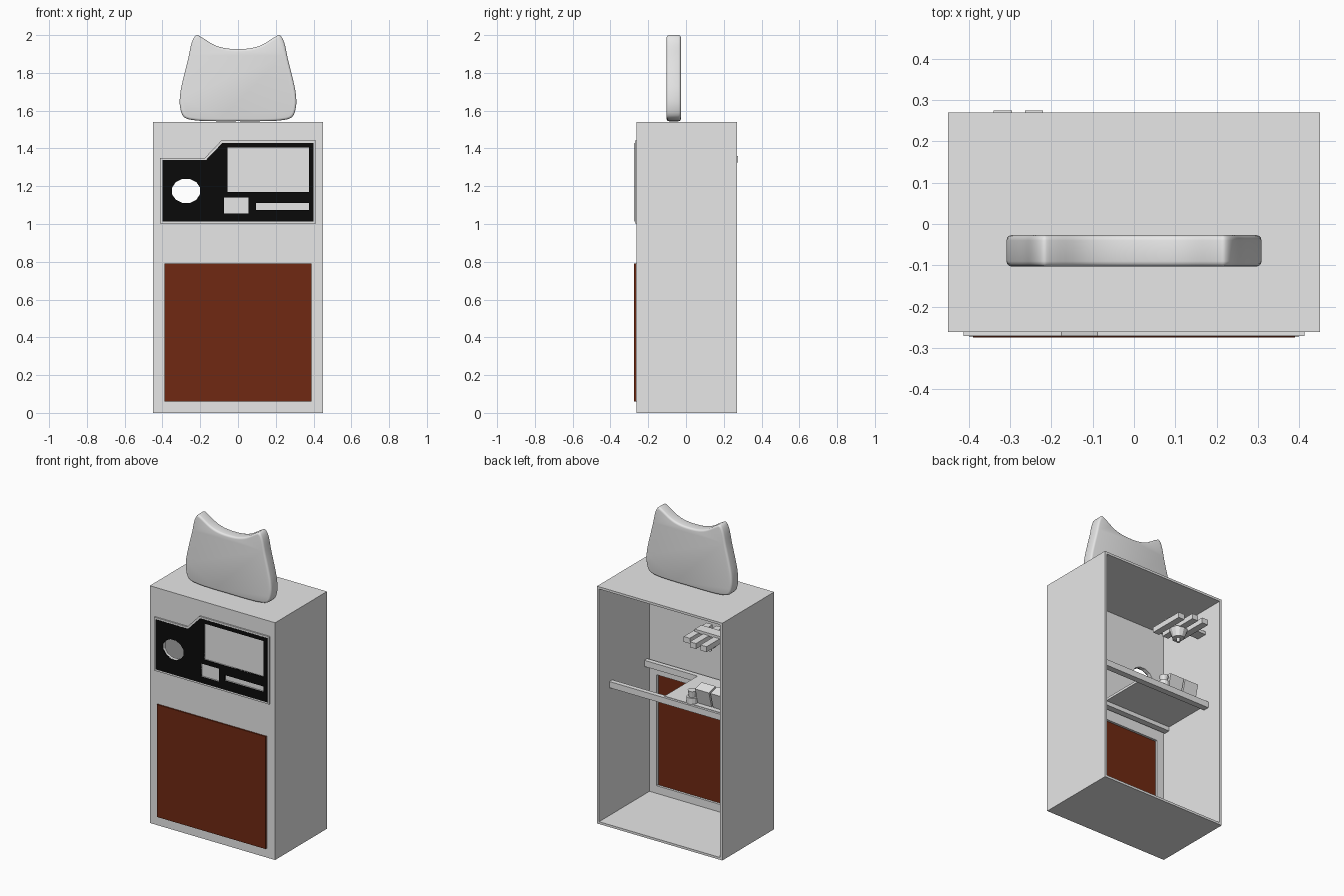
import bpy, bmesh, math
from mathutils import Vector, Matrix

if "Cube" in bpy.data.objects:
    bpy.data.objects.remove(bpy.data.objects["Cube"])


def material(name, rgb):
    m = bpy.data.materials.new(name)
    m.diffuse_color = (*rgb, 1)
    m.use_nodes = True
    m.node_tree.nodes["Principled BSDF"].inputs["Base Color"].default_value = m.diffuse_color
    return m


GREY = material("light grey", (0.8, 0.8, 0.8))
BLACK = material("black", (0.003, 0.003, 0.003))
BROWN = material("rust brown", (0.16, 0.022, 0.006))


def finish(name, bm, mat):
    bmesh.ops.recalc_face_normals(bm, faces=bm.faces)
    me = bpy.data.meshes.new(name)
    bm.to_mesh(me)
    bm.free()
    me.materials.append(mat)
    ob = bpy.data.objects.new(name, me)
    bpy.context.collection.objects.link(ob)
    return ob


def box(name, x, y, z, mat=GREY, tilt=0):
    """Box from (min, max) pairs, tilted about its own x axis."""
    bm = bmesh.new()
    size = [b - a for a, b in (x, y, z)]
    mid = [(a + b) / 2 for a, b in (x, y, z)]
    mtx = Matrix.Translation(mid) @ Matrix.Rotation(tilt, 4, 'X') @ Matrix.Diagonal((*size, 1))
    bmesh.ops.create_cube(bm, size=1, matrix=mtx)
    return finish(name, bm, mat)


def prism(name, outline, y0, y1, mat=GREY):
    """Extrude an (x, z) outline along y."""
    bm = bmesh.new()
    face = bm.faces.new([bm.verts.new((x, y0, z)) for x, z in outline])
    new = bmesh.ops.extrude_face_region(bm, geom=[face])["geom"]
    bmesh.ops.translate(bm, vec=(0, y1 - y0, 0),
                        verts=[v for v in new if isinstance(v, bmesh.types.BMVert)])
    return finish(name, bm, mat)


def cylinder(name, at, r1, r2, z0, z1, sides=12):
    bm = bmesh.new()
    bmesh.ops.create_cone(bm, cap_ends=True, segments=sides, radius1=r1, radius2=r2, depth=z1 - z0,
                          matrix=Matrix.Translation((*at, (z0 + z1) / 2)))
    return finish(name, bm, GREY)


def apply_modifiers(ob):
    bpy.context.view_layer.objects.active = ob
    for m in list(ob.modifiers):
        bpy.ops.object.modifier_apply(modifier=m.name)


def cut(ob, cutters):
    for c in cutters:
        c.hide_render = True
        m = ob.modifiers.new("cut", 'BOOLEAN')
        m.operation, m.object, m.solver = 'DIFFERENCE', c, 'EXACT'
    apply_modifiers(ob)


# Cutters: inner space, door opening, round dispenser hole, panel windows
T = 0.015
inside = box("cutter_inside", (-0.45 + T, 0.45 - T), (-0.262 + T, 0.4), (T, 1.54 - T))
opening = box("cutter_door", (-0.385, 0.385), (-0.4, -0.2), (0.065, 0.785))
ring = [(-0.275 + 0.077 * math.cos(a), 1.175 + 0.066 * math.sin(a))
        for a in (math.tau * (i + 0.5) / 12 for i in range(12))]
hole = prism("cutter_hole", ring, -0.4, -0.2)
windows = [box("cutter_window", x, (-0.4, -0.2621), z) for x, z in (
    ((-0.055, 0.375), (1.17, 1.405)),
    ((-0.075, 0.055), (1.055, 1.14)),
    ((0.095, 0.375), (1.075, 1.11)))]

# Cabinet shell, open at the back
cabinet = box("cabinet", (-0.45, 0.45), (-0.262, 0.27), (0, 1.54))
cut(cabinet, [inside, opening, hole])

# Control panel: grey rim plate with black face plate
rim = [(-0.413, 1.003), (0.413, 1.003), (0.413, 1.442), (-0.088, 1.442), (-0.176, 1.35), (-0.413, 1.35)]
face = [(-0.4, 1.014), (0.4, 1.014), (0.4, 1.43), (-0.082, 1.43), (-0.17, 1.338), (-0.4, 1.338)]
cut(prism("panel_rim", rim, -0.271, -0.262), [hole] + windows)
cut(prism("panel_face", face, -0.2725, -0.264, BLACK), [hole] + windows)

# Door plate
box("door", (-0.39, 0.39), (-0.275, -0.266), (0.06, 0.79), BROWN)
box("door_gasket", (0.385, 0.39), (-0.266, -0.262), (0.06, 0.79))

for c in [inside, opening, hole] + windows:
    bpy.data.objects.remove(c)

# Sign on top: smooth half profile, mirrored
half = [(0, 1.544), (0.12, 1.544), (0.22, 1.548), (0.285, 1.565), (0.307, 1.62), (0.306, 1.69), (0.29, 1.77),
        (0.265, 1.87), (0.245, 1.96), (0.222, 1.998), (0.195, 1.99), (0.13, 1.95), (0.07, 1.931), (0, 1.926)]
loop = [Vector(p) for p in half] + [Vector((-x, z)) for x, z in half[-2:0:-1]]
n, steps, outline = len(loop), 4, []
for i in range(n):
    a, b, c, d = (loop[(i + k) % n] for k in (-1, 0, 1, 2))
    for s in range(steps):
        t = s / steps
        outline.append(0.5 * (2 * b + (c - a) * t + (2 * a - 5 * b + 4 * c - d) * t ** 2
                              + (3 * b - a - 3 * c + d) * t ** 3))
top = max(p.y for p in outline)
outline = [(p.x, 1.541 + (p.y - 1.541) * (2 - 1.541) / (top - 1.541)) for p in outline]
sign = prism("top_sign", outline, -0.103, -0.027)
bev = sign.modifiers.new("round", 'BEVEL')
bev.width, bev.segments, bev.limit_method, bev.angle_limit = 0.014, 3, 'ANGLE', math.radians(60)
apply_modifiers(sign)
sign.select_set(True)
bpy.ops.object.shade_smooth_by_angle(angle=math.radians(40))
sign.select_set(False)

# Shelf rails and half-width shelf
for label, y in (("front", -0.21), ("back", 0.15)):
    box(label + "_rail", (-0.436, 0.436), (y - 0.015, y + 0.015), (0.845, 0.885))
    box(label + "_rail_lip", (-0.436, 0.436), (y - 0.025, y + 0.015), (0.845, 0.855))
box("shelf", (-0.436, 0.05), (-0.21, 0.15), (0.872, 0.888))

# Twin holder and small cup on the shelf
for x in (-0.375, -0.265):
    box("holder", (x, x + 0.1), (0.06, 0.13), (0.89, 1.0), tilt=math.radians(-15))
cylinder("cup_base", (-0.13, 0.12), 0.035, 0.035, 0.885, 0.925)
cylinder("cup_top", (-0.13, 0.12), 0.022, 0.028, 0.925, 0.965)

# Dispenser arms with spindle
for x, y1 in ((-0.318, 0.275), (-0.242, 0.275), (-0.17, 0.235)):
    box("arm", (x - 0.022, x + 0.022), (0.0, y1), (1.325, 1.36))
box("arm_bridge", (-0.436, -0.16), (0.07, 0.14), (1.355, 1.375))
cylinder("spindle_body", (-0.25, 0.11), 0.035, 0.055, 1.275, 1.33)
cylinder("spindle_tip", (-0.25, 0.11), 0.01, 0.01, 1.247, 1.28)
